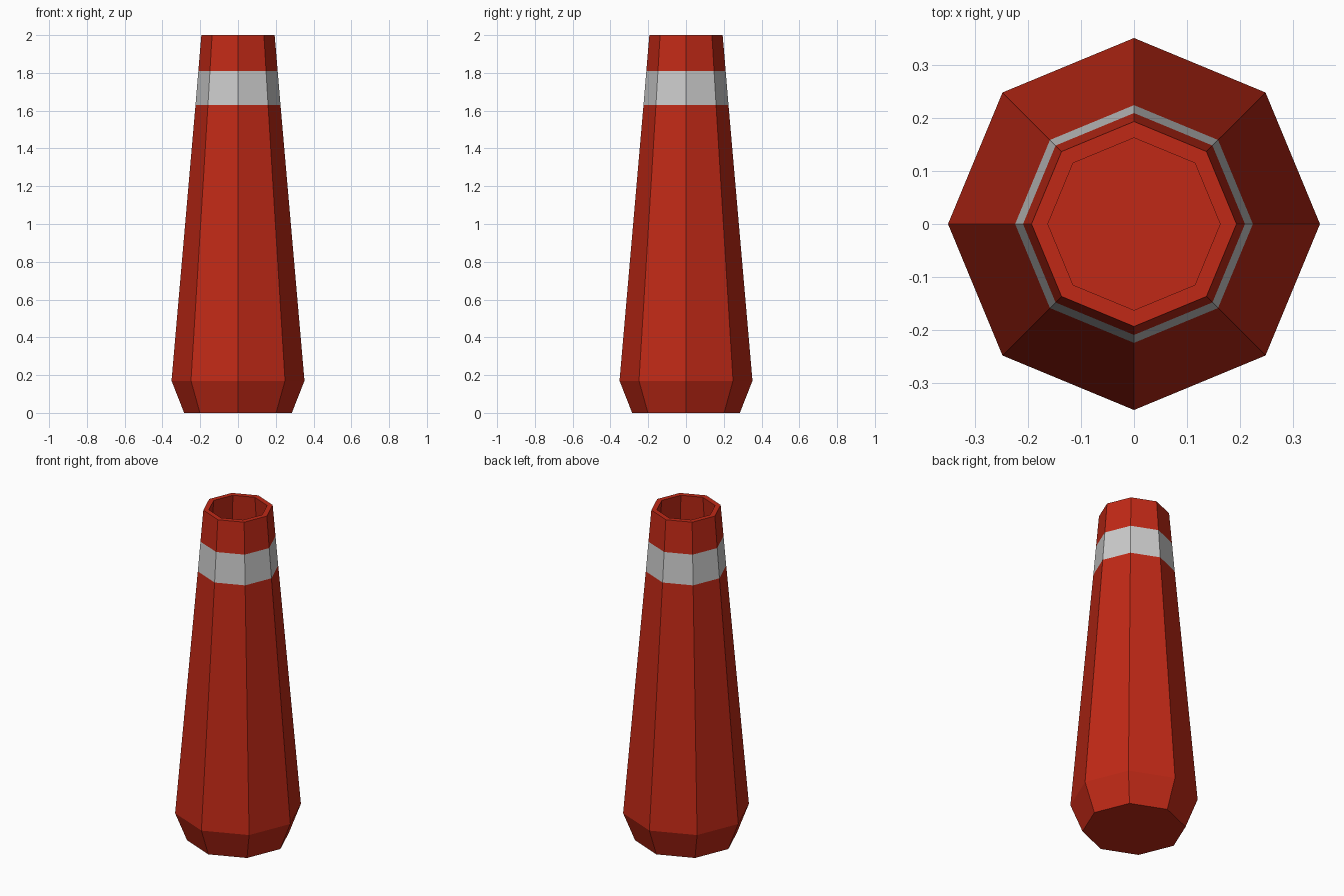
import bpy, bmesh
from math import cos, sin, pi

if "Cube" in bpy.data.objects:
    bpy.data.objects.remove(bpy.data.objects["Cube"])

SIDES = 8

red = bpy.data.materials.new("red")
red.diffuse_color = (0.53, 0.022, 0.008, 1)
red.use_nodes = True
red.node_tree.nodes["Principled BSDF"].inputs["Base Color"].default_value = red.diffuse_color
pale = bpy.data.materials.new("pale_grey")
pale.diffuse_color = (0.8, 0.8, 0.8, 1)
pale.use_nodes = True
pale.node_tree.nodes["Principled BSDF"].inputs["Base Color"].default_value = pale.diffuse_color


def lathe(name, profile, material, cap_start=False, cap_end=False):
    """Sweep (radius, z) points round z; upward profiles face outwards."""
    bm = bmesh.new()
    rings = [[bm.verts.new((r * cos(2 * pi * i / SIDES), r * sin(2 * pi * i / SIDES), z))
              for i in range(SIDES)] for r, z in profile]
    for a, b in zip(rings, rings[1:]):
        for i in range(SIDES):
            j = (i + 1) % SIDES
            bm.faces.new((a[i], a[j], b[j], b[i]))
    if cap_start:
        bm.faces.new(rings[0][::-1])
    if cap_end:
        bm.faces.new(rings[-1])
    mesh = bpy.data.meshes.new(name)
    bm.to_mesh(mesh)
    bm.free()
    mesh.materials.append(material)
    obj = bpy.data.objects.new(name, mesh)
    bpy.context.collection.objects.link(obj)
    return obj


# Tapered outer wall with its chamfered foot
lathe("lower_body", [(0.285, 0), (0.352, 0.17), (0.225, 1.63)], red, cap_start=True)

# Pale stripe, flush with the wall
lathe("band", [(0.225, 1.63), (0.21, 1.81)], pale)

# Top collar, flat rim and the hollow inside down to its floor
lathe("collar_and_lining",
      [(0.21, 1.81), (0.194, 2.0), (0.163, 2.0), (0.32, 0.17), (0.262, 0.03)],
      red, cap_end=True)
